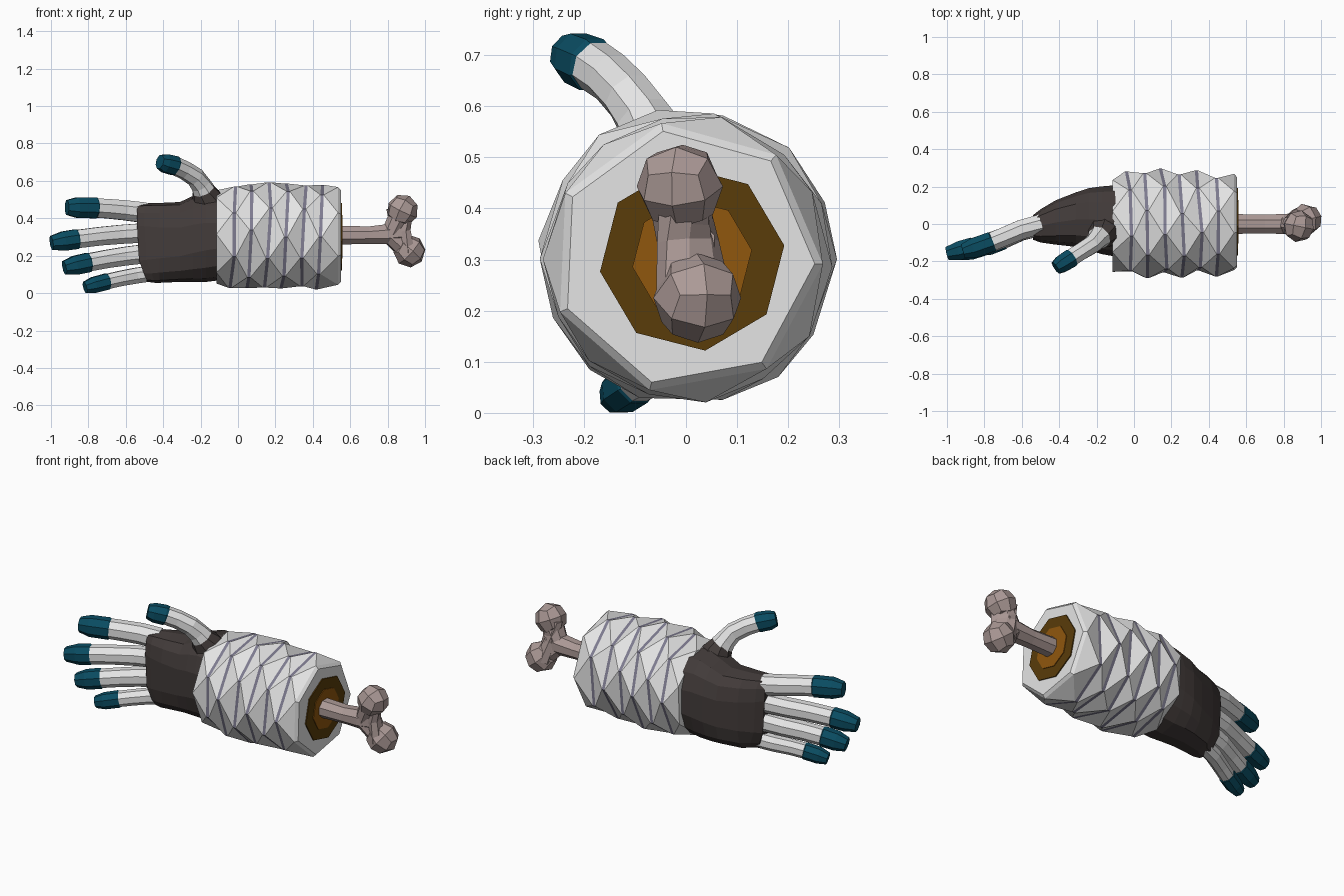
import bpy, bmesh, math, random
from mathutils import Vector

if "Cube" in bpy.data.objects:
    bpy.data.objects.remove(bpy.data.objects["Cube"])

random.seed(4)


def material(name, rgb):
    m = bpy.data.materials.new(name)
    m.diffuse_color = (*rgb, 1)
    m.use_nodes = True
    m.node_tree.nodes["Principled BSDF"].inputs["Base Color"].default_value = m.diffuse_color
    return m


WHITE = material("bandage white", (0.78, 0.78, 0.78))
STRIPE = material("violet grey", (0.21, 0.20, 0.28))
DARK = material("dark leather", (0.055, 0.044, 0.042))
TEAL = material("teal", (0.003, 0.072, 0.12))
BONE = material("bone", (0.41, 0.32, 0.305))
BROWN = material("dark brown", (0.10, 0.045, 0.003))
ORANGE = material("burnt orange", (0.28, 0.095, 0.004))


def finish(name, bm, mats):
    bmesh.ops.recalc_face_normals(bm, faces=bm.faces)
    me = bpy.data.meshes.new(name)
    bm.to_mesh(me)
    bm.free()
    for m in mats:
        me.materials.append(m)
    ob = bpy.data.objects.new(name, me)
    bpy.context.collection.objects.link(ob)
    return ob


def skin(bm, rings, mat_of=lambda i: 0):
    """Bridge closed rings of points and cap both ends."""
    vs = [[bm.verts.new(p) for p in r] for r in rings]
    n = len(vs[0])
    for i in range(len(vs) - 1):
        for j in range(n):
            k = (j + 1) % n
            f = bm.faces.new((vs[i][j], vs[i][k], vs[i + 1][k], vs[i + 1][j]))
            f.material_index = mat_of(i)
    bm.faces.new(vs[0][::-1]).material_index = mat_of(0)
    bm.faces.new(vs[-1]).material_index = mat_of(len(vs) - 2)


def tube(name, path, sides, mats, split=99, phase=0.5):
    """path: (x, y, z, radius across, radius up); second colour from 'split' on."""
    pts = [Vector(p[:3]) for p in path]
    rings = []
    for i, p in enumerate(path):
        d = (pts[min(i + 1, len(pts) - 1)] - pts[max(i - 1, 0)]).normalized()
        side = Vector((0, 0, 1)).cross(d).normalized()
        up = d.cross(side)
        ring = []
        for j in range(sides):
            a = 2 * math.pi * (j + phase) / sides
            ring.append(pts[i] + side * math.cos(a) * p[3] + up * math.sin(a) * p[4])
        rings.append(ring)
    bm = bmesh.new()
    skin(bm, rings, lambda i: int(i >= split))
    return finish(name, bm, mats)


# Wrapped cuff: tilted heptagon rings, each turned half a step from the last,
# joined by triangles; every ring is a thin stripe
SIDES, CZ = 7, 0.303


def cuff_ring(x, r, turn, tilt, jitter):
    pts = []
    for j in range(SIDES):
        a = 2 * math.pi * (j + turn) / SIDES + random.uniform(-0.08, 0.08) * (jitter > 0)
        rr = r + random.uniform(-1, 1) * jitter
        dx = tilt * math.cos(a - 2.2) + random.uniform(-1, 1) * jitter
        pts.append(Vector((x + dx, rr * math.cos(a), CZ + rr * math.sin(a))))
    return pts


bm = bmesh.new()
rows = [(cuff_ring(-0.115, 0.256, 0.45, 0, 0), 0.45)]
for k in range(6):
    turn = 0.45 + 0.5 * (k + 1)
    ring = cuff_ring(-0.038 + 0.0935 * k, 0.289 if k in (1, 2, 3) else 0.28, turn, 0.016, 0.007)
    rows.append((ring, turn))
    rows.append(([p + Vector((0.017, 0, 0)) for p in ring], turn))
rows.append((cuff_ring(0.535, 0.268, 3.95, 0, 0), 3.95))
rows.append((cuff_ring(0.55, 0.252, 3.95, 0, 0), 3.95))
vs = [[bm.verts.new(p) for p in r] for r, t in rows]
for i in range(len(rows) - 1):
    a, b = vs[i], vs[i + 1]
    same = rows[i][1] == rows[i + 1][1]
    for j in range(SIDES):
        k = (j + 1) % SIDES
        if same:
            f = bm.faces.new((a[j], a[k], b[k], b[j]))
            f.material_index = int(i < len(rows) - 2)
        else:
            bm.faces.new((a[j], a[k], b[j]))
            bm.faces.new((a[k], b[k], b[j]))
bm.faces.new(vs[0][::-1])
bm.faces.new(vs[-1])
finish("wrapped_cuff", bm, [WHITE, STRIPE])

# Cut end: two stacked octagonal plates
for name, r, x, m in (("flesh_outer", 0.182, 0.556, BROWN), ("flesh_inner", 0.118, 0.560, ORANGE)):
    tube(name, [(0.54, 0.012, 0.302, r, r), (x, 0.012, 0.302, r, r)], 8, [m], phase=0.18)

# Bone: shaft, branches and faceted knobs
tube("bone_shaft", [(0.50, 0, 0.31, 0.058, 0.056), (0.70, 0, 0.31, 0.054, 0.05),
                    (0.80, 0, 0.315, 0.058, 0.058), (0.88, 0.005, 0.325, 0.055, 0.06)], 8, [BONE])
tube("bone_bridge", [(0.865, -0.008, 0.45, 0.076, 0.045), (0.87, 0.004, 0.335, 0.07, 0.042),
                     (0.895, 0.016, 0.22, 0.08, 0.05)], 8, [BONE])
for name, c, r, neck in (("upper_knob", (0.88, -0.012, 0.443), 0.086, (0.82, 0, 0.32)),
                         ("lower_knob", (0.916, 0.022, 0.225), 0.088, (0.82, 0, 0.31))):
    tube(name + "_branch", [(*neck, 0.054, 0.054), (*c, 0.066, 0.062)], 8, [BONE])
    bm = bmesh.new()
    bmesh.ops.create_cube(bm, size=2)
    bmesh.ops.subdivide_edges(bm, edges=bm.edges[:], cuts=1, use_grid_fill=True)
    q = (Vector(c) - Vector(neck)).normalized().to_track_quat('Z', 'Y')
    for v in bm.verts:
        v.co = Vector(c) + q @ (v.co.normalized() * r)
    finish(name, bm, [BONE])

# Palm: flattened rounded sections from wrist to knuckles (x, y0, y1, z0, z1)
SECTIONS = [(-0.09, -0.18, 0.212, 0.07, 0.545), (-0.17, -0.165, 0.205, 0.06, 0.545),
            (-0.24, -0.145, 0.195, 0.06, 0.52), (-0.31, -0.125, 0.172, 0.06, 0.487),
            (-0.42, -0.112, 0.128, 0.055, 0.482), (-0.50, -0.10, 0.08, 0.055, 0.48),
            (-0.54, -0.085, 0.048, 0.06, 0.475)]
rings = []
for k, (x, y0, y1, z0, z1) in enumerate(SECTIONS):
    ring = []
    for j in range(14):
        a = 2 * math.pi * (j + 0.5) / 14
        c, s = math.cos(a), math.sin(a)
        p = 0.85 - 0.055 * k
        y = (y0 + y1) / 2 + (y1 - y0) / 2 * math.copysign(abs(c) ** p, c)
        z = (z0 + z1) / 2 + (z1 - z0) / 2 * math.copysign(abs(s) ** p, s)
        # knuckle line slopes back toward the little finger
        ring.append((x + (0.055 * max(0, (0.2 - z) / 0.14) if k > 4 else 0), y, z))
    rings.append(ring)
bm = bmesh.new()
skin(bm, rings)
finish("palm", bm, [DARK])

# Fingers: (name, base x, base z, tip x, tip z, radius, y shift, tip colour start)
FINGERS = [("index_finger", -0.50, 0.430, -0.915, 0.458, 0.059, 0.004, 0.62),
           ("middle_finger", -0.50, 0.322, -0.997, 0.268, 0.056, -0.008, 0.72),
           ("ring_finger", -0.50, 0.210, -0.928, 0.135, 0.055, -0.008, 0.69),
           ("little_finger", -0.46, 0.106, -0.818, 0.030, 0.046, 0.010, 0.66)]
for name, bx, bz, tx, tz, r, dy, cut in FINGERS:
    curve = [(0, -0.006, 1.0), (0.25, -0.034, 0.98), (0.48, -0.074, 0.95),
             (cut, -0.16 * cut + 0.002, 0.94), (cut + 0.012, -0.16 * cut, 1.02),
             (0.87, -0.134, 1.0), (1.0, -0.15, 0.72)]
    path = []
    for t, y, s in curve:
        bow = 0.008 * math.sin(math.pi * t)
        path.append((bx + (tx - bx) * t, y + dy, bz + (tz - bz) * t + bow, r * s * 0.97, r * s))
    tube(name, path, 8, [WHITE, TEAL], split=3)

# Thumb: leather root swelling out of the palm, then the bare thumb
tube("thumb_root", [(-0.15, -0.02, 0.44, 0.13, 0.11), (-0.168, -0.052, 0.515, 0.082, 0.08),
                    (-0.186, -0.072, 0.552, 0.063, 0.061)], 8, [DARK])
tube("thumb", [(-0.184, -0.07, 0.549, 0.065, 0.063), (-0.2, -0.086, 0.58, 0.056, 0.056),
               (-0.228, -0.113, 0.62, 0.051, 0.053), (-0.285, -0.148, 0.657, 0.049, 0.051),
               (-0.334, -0.18, 0.679, 0.05, 0.051), (-0.339, -0.184, 0.681, 0.054, 0.055),
               (-0.39, -0.216, 0.694, 0.05, 0.053), (-0.418, -0.235, 0.702, 0.038, 0.04)],
     8, [WHITE, TEAL], split=4)
